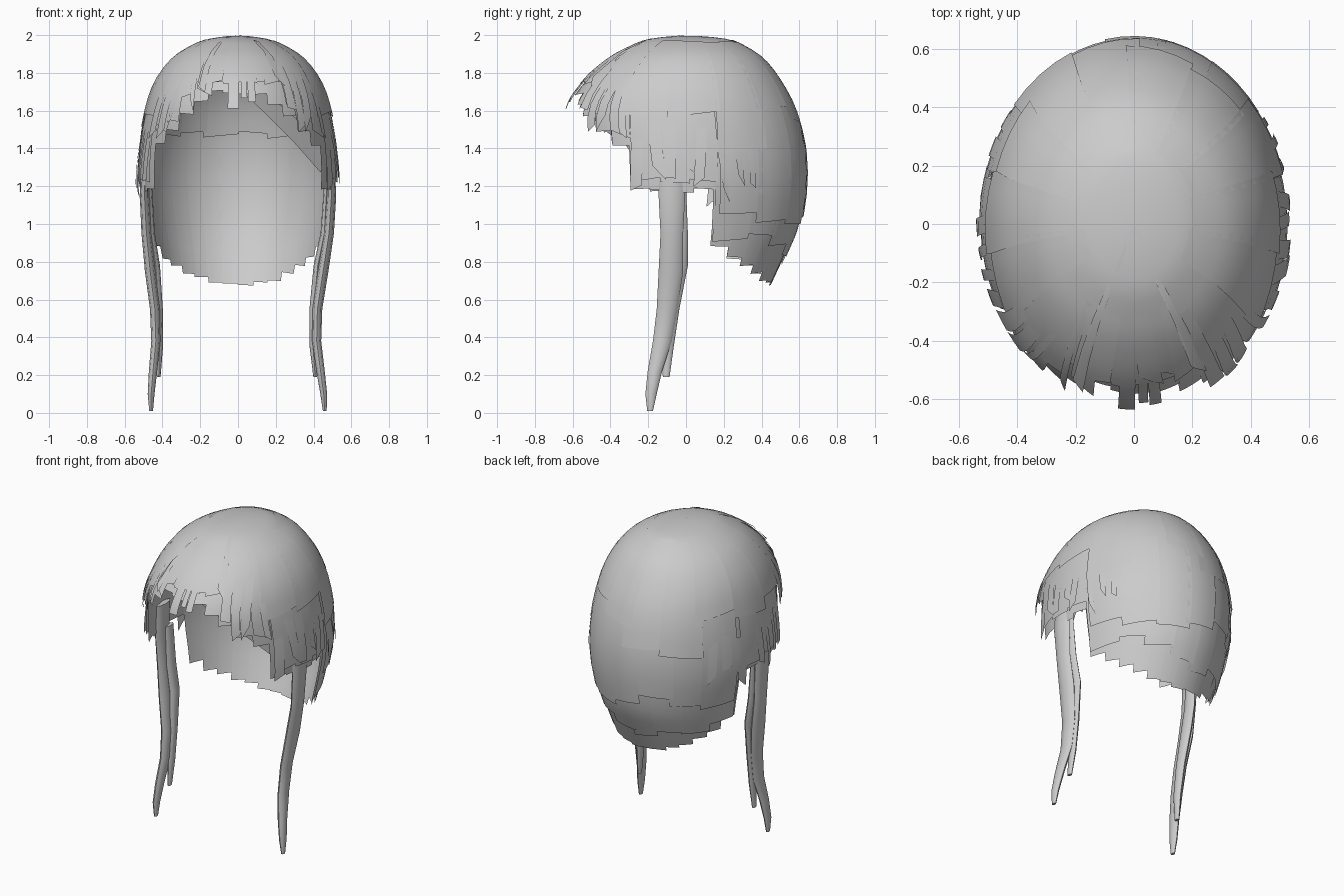
import bpy, bmesh, math, random
from mathutils import Vector

random.seed(4)
if "Cube" in bpy.data.objects:
    bpy.data.objects.remove(bpy.data.objects["Cube"])

hair = bpy.data.materials.new("hair grey")
hair.use_nodes = True
GREY = (0.6, 0.6, 0.6, 1)
hair.diffuse_color = GREY
hair.node_tree.nodes["Principled BSDF"].inputs["Base Color"].default_value = GREY

# Head rings: height, half width, front reach, back reach
RINGS = [(2.0, 0, 0, 0), (1.98, .15, .19, .21), (1.94, .25, .3, .31),
         (1.87, .35, .42, .41), (1.75, .435, .55, .5), (1.6, .485, .635, .575),
         (1.4, .515, .62, .625), (1.2, .52, .6, .63), (1.0, .485, .56, .6),
         (.85, .455, .52, .54), (.66, .41, .48, .45)]
# Hem height by angle from the front
HEM = [(0, 1.68), (14, 1.7), (30, 1.62), (42, 1.52), (52, 1.45), (59, 1.4), (61, 1.18),
       (103, 1.18), (105, .92), (120, .83), (150, .73), (180, .69)]


def lerp_table(table, x):
    for (a, va), (b, vb) in zip(table, table[1:]):
        if x <= b:
            return va + (vb - va) * (x - a) / (b - a)
    return table[-1][1]


def level(z):
    """Ring position of a height."""
    for i in range(len(RINGS) - 1):
        if z >= RINGS[i + 1][0]:
            return i + (RINGS[i][0] - z) / (RINGS[i][0] - RINGS[i + 1][0])
    return len(RINGS) - 1


def ring(s):
    """Smooth blend between neighbouring rings."""
    i = min(int(s), len(RINGS) - 2)
    t = s - i
    p = [RINGS[max(0, min(len(RINGS) - 1, i + k))] for k in (-1, 0, 1, 2)]
    return [b + t / 2 * (c - a + t * (2 * a - 5 * b + 4 * c - d + t * (3 * (b - c) + d - a)))
            for a, b, c, d in zip(*p)]


def on_head(deg, s, lift):
    """Point on the head; deg runs from the front towards the left."""
    z, w, f, b = ring(s)
    a = math.radians(deg)
    k = 1 + 2 * lift
    y = -math.cos(a) * (f if math.cos(a) > 0 else b)
    return Vector((math.sin(a) * w * k, y * k, min(z + lift * .3, 2)))


def add_grid(bm, rows):
    vs = [[bm.verts.new(p) for p in row] for row in rows]
    for r0, r1 in zip(vs, vs[1:]):
        for i in range(len(r0) - 1):
            bm.faces.new((r0[i], r1[i], r1[i + 1], r0[i + 1]))


def finish(bm, name):
    me = bpy.data.meshes.new(name)
    bm.to_mesh(me)
    bm.free()
    me.materials.append(hair)
    ob = bpy.data.objects.new(name, me)
    bpy.context.collection.objects.link(ob)
    bpy.ops.object.select_all(action='DESELECT')
    bpy.context.view_layer.objects.active = ob
    ob.select_set(True)
    bpy.ops.object.shade_smooth_by_angle(angle=math.radians(50))
    return ob


def card(bm, deg, width, z0, z1, lift0, lift1, slant=0, n=10):
    s0, s1 = level(z0), level(z1)
    rows = []
    for j in range(n + 1):
        t = j / n
        lift = lift0 + (lift1 - lift0) * t
        rows.append([on_head(deg + u * width / 2 + slant * t,
                             s0 + (s1 - s0 + u * .06 * slant) * t, lift)
                     for u in (-1, -.5, 0, .5, 1)])
    add_grid(bm, rows)


def layer(name, spans, width, top, bottom, lift, jitter=.02, tip=.006, slant=1):
    """Overlapping hair cards over the given angle spans."""
    bm = bmesh.new()
    for lo, hi in spans:
        count = max(1, round((hi - lo) / width))
        step = (hi - lo) / count
        for i in range(count):
            deg = lo + (i + .5) * step
            low = bottom(abs((deg + 180) % 360 - 180)) + random.uniform(-jitter, jitter)
            card(bm, deg, step * 1.12, top + random.uniform(-.01, .01), low,
                 lift, lift + random.uniform(0, tip), random.uniform(-slant, slant))
    return finish(bm, name)


def hem(deg):
    return lerp_table(HEM, deg)


# Closed crown over the top of the head
bm = bmesh.new()
add_grid(bm, [[on_head(d, s / 3, .002) for d in range(0, 361, 10)] for s in range(1, 13)])
bm.faces.new([bm.verts.new(on_head(d, 1 / 3, .002)) for d in range(0, 360, 10)])
bmesh.ops.remove_doubles(bm, verts=bm.verts, dist=.0005)
finish(bm, "crown")

# Main layers, from the inside out
layer("inner_cap", [(75, 285)], 21, 1.85, lambda d: 1.48, -.035, .015)
layer("under_layer", [(0, 61), (61, 104), (104, 256), (256, 299), (299, 360)], 11,
      1.9, hem, -.012, .012, .004, .4)
layer("nape_layer", [(106, 254)], 18, 1.4, lambda d: hem(d) + .1, -.004, .08)
layer("back_layer", [(108, 252)], 20, 1.93, lambda d: 1.05, .004, .07, .01)
layer("side_layer", [(64, 104), (256, 296)], 13, 1.9, lambda d: 1.23, .002, .03, .008)
layer("top_layer", [(60, 300)], 24, 1.965, lambda d: 1.5, .008, .14, .006, 2)
layer("front_layer", [(-60, 60)], 10, 1.93, lambda d: hem(d) + .06, .003, .04, .008, 3)

# Loose tufts around the face and sides
bm = bmesh.new()
for side in (-1, 1):
    for deg in range(26, 130, 8):
        low = max(hem(deg) - .01, 1.15) + random.uniform(-.03, .12)
        card(bm, side * deg, random.uniform(3, 7), low + .3, low, .004,
             random.uniform(.01, .022), side * random.uniform(-4, 4), 5)
finish(bm, "loose_tufts")

# Short forelocks at the centre of the fringe
bm = bmesh.new()
for deg, width, low in ((-3, 7, 1.61), (4, 4, 1.66), (9, 5, 1.64)):
    card(bm, deg, width, 1.8, low, .002, .004, 0, 6)
finish(bm, "forelocks")

# Diagonal lock swept under the fringe to the left
bm = bmesh.new()
path = [(.03, -.52, 1.74), (.17, -.43, 1.62), (.31, -.33, 1.49), (.46, -.2, 1.33)]
add_grid(bm, [[Vector(p) + Vector((.4 * u, -.15 * u * u * 20, u)) * (.7 + .15 * i)
               for u in (-.05, 0, .05)] for i, p in enumerate(path)])
finish(bm, "swept_lock")


# Long side locks: flattened tapering tubes
def lock(name, side, shift, rows):
    bm = bmesh.new()
    rings = []
    for x, y, z, rx, ry in rows:
        drift = shift * math.sin(math.pi * min(z, 1))
        rings.append([bm.verts.new((side * (x - drift + rx * math.cos(a)), y + ry * math.sin(a), z))
                      for a in (math.tau * k / 8 for k in range(8))])
    for r0, r1 in zip(rings, rings[1:]):
        for k in range(8):
            bm.faces.new((r0[k], r0[k - 1], r1[k - 1], r1[k]))
    bm.faces.new(rings[0])
    bm.faces.new(rings[-1][::-1])
    bmesh.ops.recalc_face_normals(bm, faces=bm.faces)
    finish(bm, name)


MAIN = [(.49, -.07, 1.35, .02, .07), (.495, -.075, 1.15, .025, .07), (.485, -.075, .95, .026, .06),
        (.465, -.08, .75, .028, .065), (.44, -.1, .55, .026, .055), (.435, -.125, .38, .024, .05),
        (.45, -.165, .22, .022, .038), (.46, -.185, .1, .018, .03), (.46, -.19, .01, .01, .015)]
STRAND = [(.47, -.04, 1.2, .015, .04), (.46, -.035, .95, .02, .045), (.435, -.035, .78, .022, .045),
          (.42, -.07, .55, .022, .035), (.415, -.095, .35, .018, .03), (.42, -.105, .19, .01, .018)]
for side, label, shift in ((1, "left", .02), (-1, "right", 0)):
    lock(label + "_side_lock", side, shift, MAIN)
    lock(label + "_side_strand", side, shift, STRAND)
